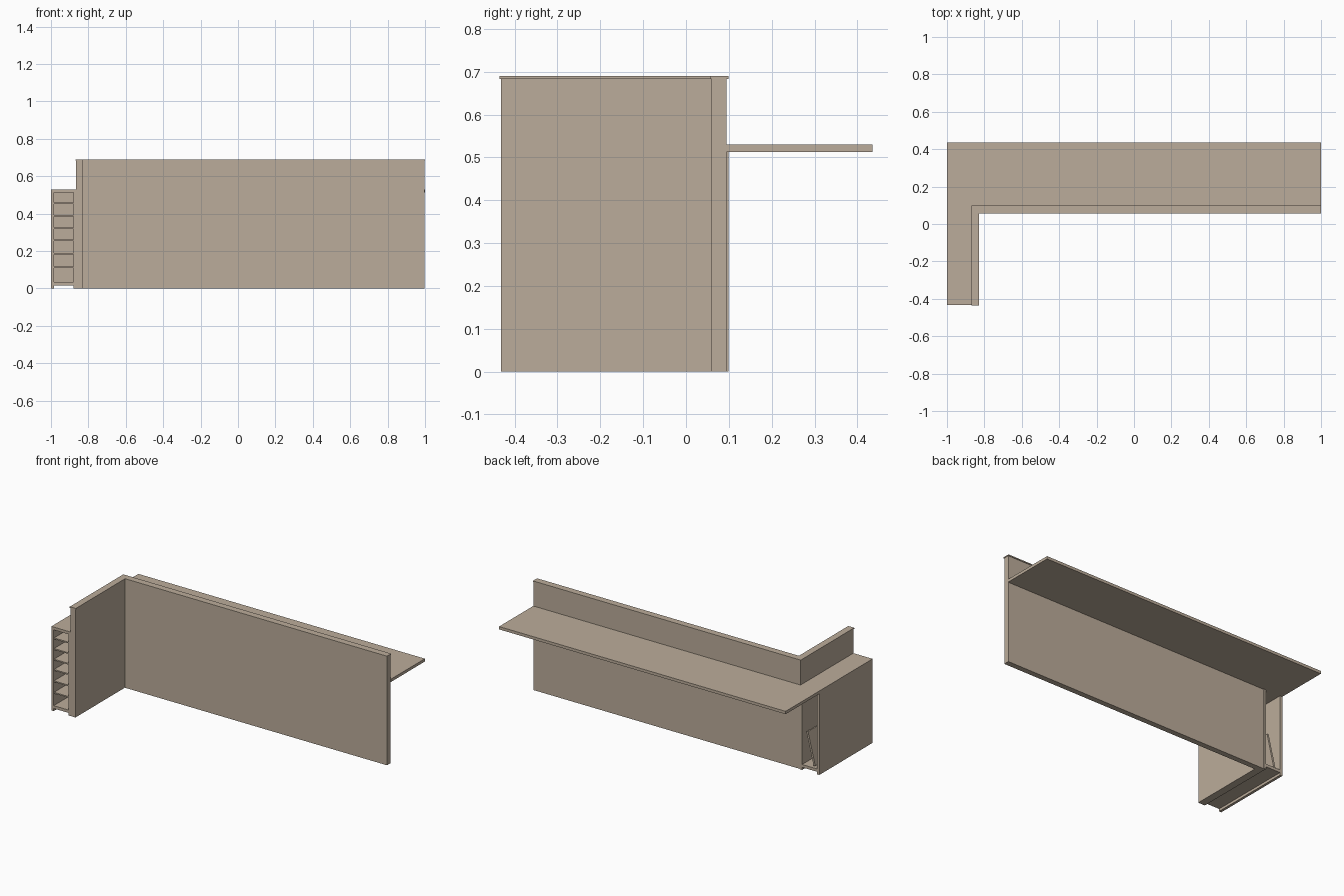
import bpy
import math

if "Cube" in bpy.data.objects:
    bpy.data.objects.remove(bpy.data.objects["Cube"])

tan = bpy.data.materials.new("tan_laminate")
tan.diffuse_color = (0.50, 0.415, 0.325, 1)
tan.use_nodes = True
tan.node_tree.nodes["Principled BSDF"].inputs["Base Color"].default_value = tan.diffuse_color


def box(name, x, y, z, tilt=0.0):
    """Box from (min, max) ranges on each axis, optionally tilted about y."""
    bpy.ops.mesh.primitive_cube_add(size=1)
    ob = bpy.context.object
    ob.name = name
    ob.location = [(r[0] + r[1]) / 2 for r in (x, y, z)]
    ob.scale = [r[1] - r[0] for r in (x, y, z)]
    ob.rotation_euler.y = tilt
    ob.data.materials.append(tan)
    return ob


def l_prism(name, pts, z):
    """Vertical prism from a plan outline."""
    n = len(pts)
    verts = [(x, y, h) for h in z for x, y in pts]
    faces = [tuple(reversed(range(n))), tuple(range(n, 2 * n))]
    faces += [(i, (i + 1) % n, n + (i + 1) % n, n + i) for i in range(n)]
    me = bpy.data.meshes.new(name)
    me.from_pydata(verts, [], faces)
    me.materials.append(tan)
    ob = bpy.data.objects.new(name, me)
    bpy.context.collection.objects.link(ob)
    return ob


# L-shaped upright screen and its slightly wider cap
l_prism("screen_wall", [(-0.866, -0.432), (-0.832, -0.432), (-0.832, 0.06),
                        (0.998, 0.06), (0.998, 0.095), (-0.866, 0.095)], (0, 0.683))
l_prism("screen_cap", [(-0.87, -0.435), (-0.828, -0.435), (-0.828, 0.057),
                       (1.0, 0.057), (1.0, 0.099), (-0.87, 0.099)], (0.683, 0.69))

# L-shaped worktop behind the screen
l_prism("worktop", [(-1.0, -0.432), (-0.866, -0.432), (-0.866, 0.095),
                    (1.0, 0.095), (1.0, 0.435), (-1.0, 0.435)], (0.512, 0.53))

# Side cabinet carcass
depth = (-0.432, 0.099)
box("cabinet_outer_side", (-1.0, -0.984), depth, (0, 0.512))
box("cabinet_inner_side", (-0.88, -0.8655), depth, (0, 0.512))
box("cabinet_floor", (-0.984, -0.88), depth, (0.016, 0.034))
box("cabinet_divider", (-0.984, -0.88), (-0.11, -0.10), (0.034, 0.512))

# Pigeonhole shelves open to the front
for i, z in enumerate((0.113, 0.185, 0.257, 0.322, 0.389, 0.456)):
    box(f"shelf_{i + 1}", (-0.984, -0.88), (-0.428, -0.11), (z - 0.004, z + 0.004))

# Loose board leaning inside the rear niche
box("leaning_board", (-0.937, -0.925), (-0.09, 0.085), (0.037, 0.247), math.radians(14))
